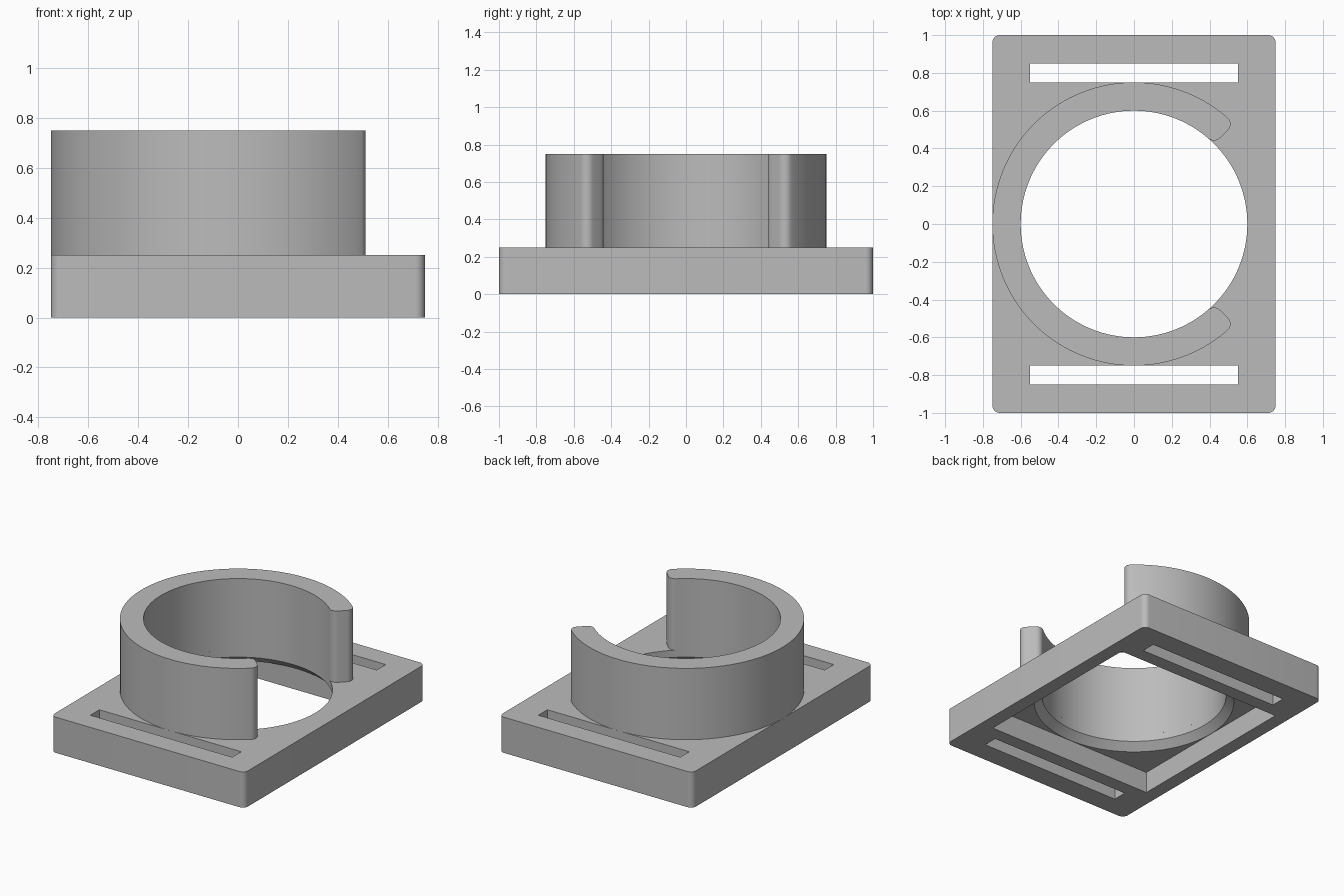
import bpy, bmesh, math
from math import cos, sin, pi

cube = bpy.data.objects.get("Cube")
if cube:
    bpy.data.objects.remove(cube, do_unlink=True)

grey = bpy.data.materials.new("plain grey")
grey.use_nodes = True
grey.diffuse_color = (0.5, 0.5, 0.5, 1)
grey.node_tree.nodes["Principled BSDF"].inputs["Base Color"].default_value = (0.5, 0.5, 0.5, 1)


def arc(cx, cy, r, a0, a1, n):
    """Points along an arc, both ends included."""
    return [(cx + r * cos(a0 + (a1 - a0) * i / n),
             cy + r * sin(a0 + (a1 - a0) * i / n)) for i in range(n + 1)]


def loft(name, rings):
    """Closed solid through a stack of (outline, z) rings."""
    bm = bmesh.new()
    loops = [[bm.verts.new((x, y, z)) for x, y in pts] for pts, z in rings]
    bm.faces.new(loops[0])
    bm.faces.new(loops[-1])
    for low, high in zip(loops, loops[1:]):
        for i in range(len(low)):
            j = (i + 1) % len(low)
            bm.faces.new((low[i], low[j], high[j], high[i]))
    bmesh.ops.recalc_face_normals(bm, faces=bm.faces)
    mesh = bpy.data.meshes.new(name)
    bm.to_mesh(mesh)
    bm.free()
    mesh.materials.append(grey)
    ob = bpy.data.objects.new(name, mesh)
    bpy.context.collection.objects.link(ob)
    return ob


def rect(hx, hy, cy=0):
    return [(-hx, cy - hy), (hx, cy - hy), (hx, cy + hy), (-hx, cy + hy)]


def circle(r):
    return arc(0, 0, r, 0, 2 * pi, 128)[:-1]


def smooth(ob):
    bpy.ops.object.select_all(action="DESELECT")
    ob.select_set(True)
    bpy.context.view_layer.objects.active = ob
    bpy.ops.object.shade_smooth_by_angle(angle=math.radians(30))


def cut(ob, cutter):
    mod = ob.modifiers.new(cutter.name, "BOOLEAN")
    mod.operation = "DIFFERENCE"
    mod.solver = "EXACT"
    mod.object = cutter
    bpy.context.view_layer.objects.active = ob
    bpy.ops.object.modifier_apply(modifier=mod.name)
    bpy.data.objects.remove(cutter, do_unlink=True)


# Base plate with rounded corners
HX, HY, CR, TOP, CEIL = 0.75, 1.0, 0.04, 0.25, 0.15
outline = []
for k, (sx, sy) in enumerate([(1, 1), (-1, 1), (-1, -1), (1, -1)]):
    outline += arc(sx * (HX - CR), sy * (HY - CR), CR, k * pi / 2, (k + 1) * pi / 2, 8)
base = loft("base_plate", [(outline, 0), (outline, TOP)])

# Square recess underneath, round hole chamfered below, two strap slots
cut(base, loft("recess_cutter", [(rect(0.652, 0.652), -0.1), (rect(0.652, 0.652), CEIL)]))
cut(base, loft("hole_cutter", [(circle(0.65), 0.1), (circle(0.65), CEIL),
                               (circle(0.6), 0.2), (circle(0.6), 0.4)]))
for side in (-1, 1):
    slot = rect(0.55, 0.05, side * 0.8)
    cut(base, loft("slot_cutter", [(slot, -0.1), (slot, 0.4)]))
smooth(base)

# Open ring clip: half profile with rounded tip, mirrored across y
RI, RO, F, TIP = 0.6, 0.75, 0.045, pi / 4
ao = TIP + math.asin(F / (RO - F))
ai = TIP + math.asin(F / (RI + F))
half = arc(0, 0, RI, pi, ai, 48)
half += arc((RI + F) * cos(ai), (RI + F) * sin(ai), F, ai + pi, TIP + 1.5 * pi, 8)[1:]
half += arc((RO - F) * cos(ao), (RO - F) * sin(ao), F, TIP - pi / 2, ao, 8)
half += arc(0, 0, RO, ao, pi, 48)[1:]
mirrored = [(x, -y) for x, y in reversed(half)]
clip = loft("ring_clip", [(half[1:-1] + [half[-1]] + mirrored[1:-1] + [half[0]], TOP),
                          (half[1:-1] + [half[-1]] + mirrored[1:-1] + [half[0]], 0.75)])
smooth(clip)
